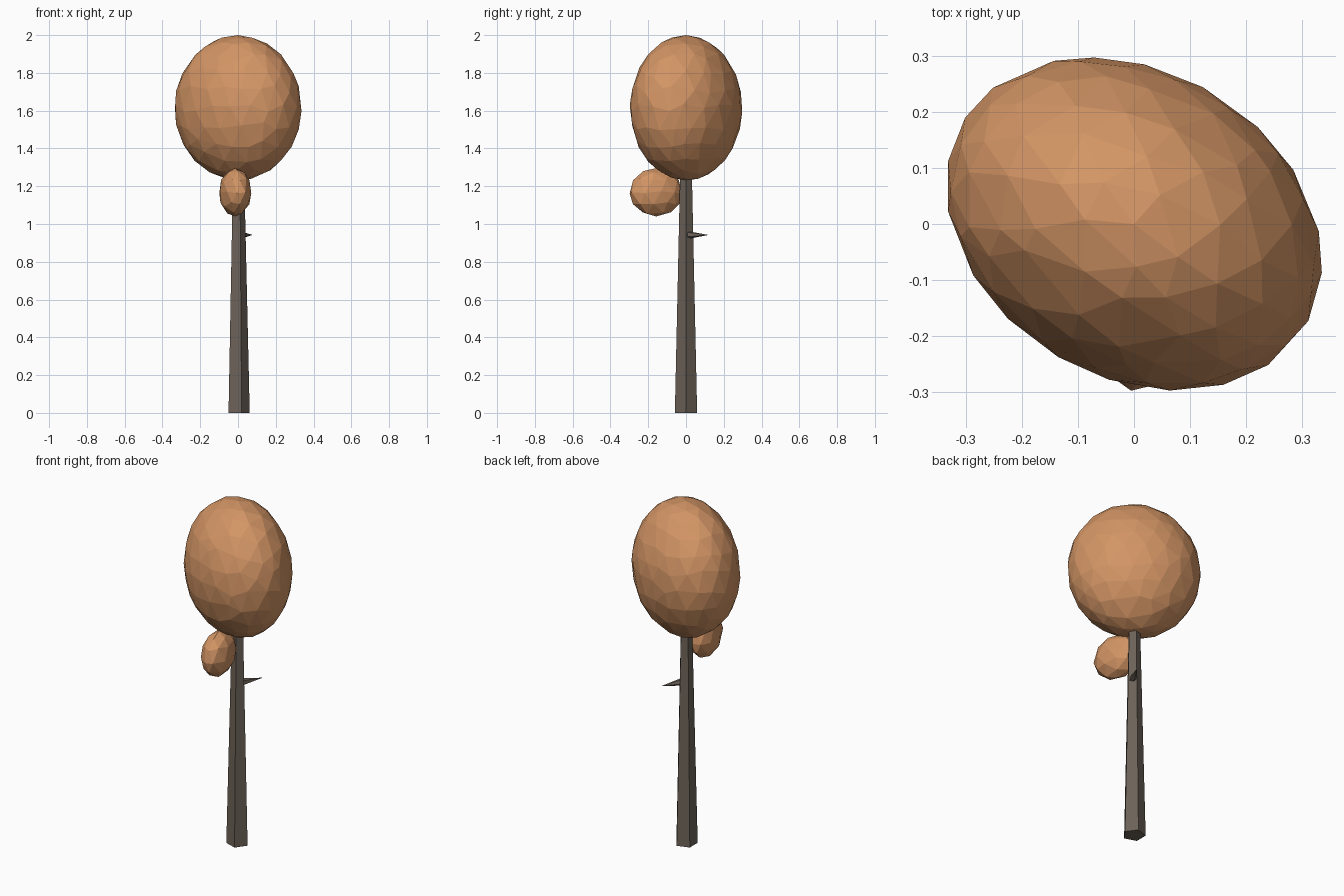
import bpy, bmesh, math, random
from mathutils import Matrix, Vector

if "Cube" in bpy.data.objects:
    bpy.data.objects.remove(bpy.data.objects["Cube"])

random.seed(4)


def material(name, rgb):
    m = bpy.data.materials.new(name)
    m.diffuse_color = (*rgb, 1)
    m.use_nodes = True
    m.node_tree.nodes["Principled BSDF"].inputs["Base Color"].default_value = m.diffuse_color
    return m


leaf = material("leaf", (0.65, 0.30, 0.13))
bark = material("bark", (0.15, 0.122, 0.098))


def finish(bm, name, mat):
    bmesh.ops.recalc_face_normals(bm, faces=bm.faces[:])
    me = bpy.data.meshes.new(name)
    bm.to_mesh(me)
    bm.free()
    me.materials.append(mat)
    ob = bpy.data.objects.new(name, me)
    bpy.context.collection.objects.link(ob)
    return ob


def foliage(name, center, radii, turn, detail, jitter):
    """Faceted ellipsoid with slightly uneven facets, turned about z."""
    bm = bmesh.new()
    bmesh.ops.create_icosphere(bm, subdivisions=detail, radius=1)
    for v in bm.verts:
        if abs(v.co.z) < 0.99:
            v.co += Vector([random.uniform(-jitter, jitter) for _ in range(3)])
            v.co.normalize()
    bm.transform(Matrix.Translation(center)
                 @ Matrix.Rotation(math.radians(turn), 4, 'Z')
                 @ Matrix.Diagonal((*radii, 1)))
    return finish(bm, name, leaf)


def limb(name, start, end, r1, r2, sides):
    """Tapered limb with its first corner towards +x when upright."""
    start, end = Vector(start), Vector(end)
    axis = end - start
    bm = bmesh.new()
    bmesh.ops.create_cone(bm, cap_ends=True, segments=sides,
                          radius1=r1, radius2=r2, depth=axis.length)
    # find the corner nearest +x and turn it onto the axis
    a = min((math.atan2(v.co.y, v.co.x) for v in bm.verts if v.co.z < 0), key=abs)
    q = Vector((0, 0, 1)).rotation_difference(axis.normalized())
    bm.transform(Matrix.Translation((start + end) / 2) @ q.to_matrix().to_4x4()
                 @ Matrix.Rotation(-a, 4, 'Z'))
    return finish(bm, name, bark)


# Five-sided trunk running up into the crown
limb("trunk", (0, 0, 0), (0, 0, 1.3), 0.062, 0.032, 5)

# Short pointed twig on the back right
limb("twig", (0.015, 0.005, 0.942), (0.075, 0.115, 0.942), 0.022, 0.0008, 5)

# Main crown and the small clump under its front
foliage("crown", (0, 0, 1.615), (0.357, 0.274, 0.385), -31, 3, 0.06)
foliage("small_clump", (-0.015, -0.158, 1.168), (0.144, 0.083, 0.128), -77, 2, 0.06)
